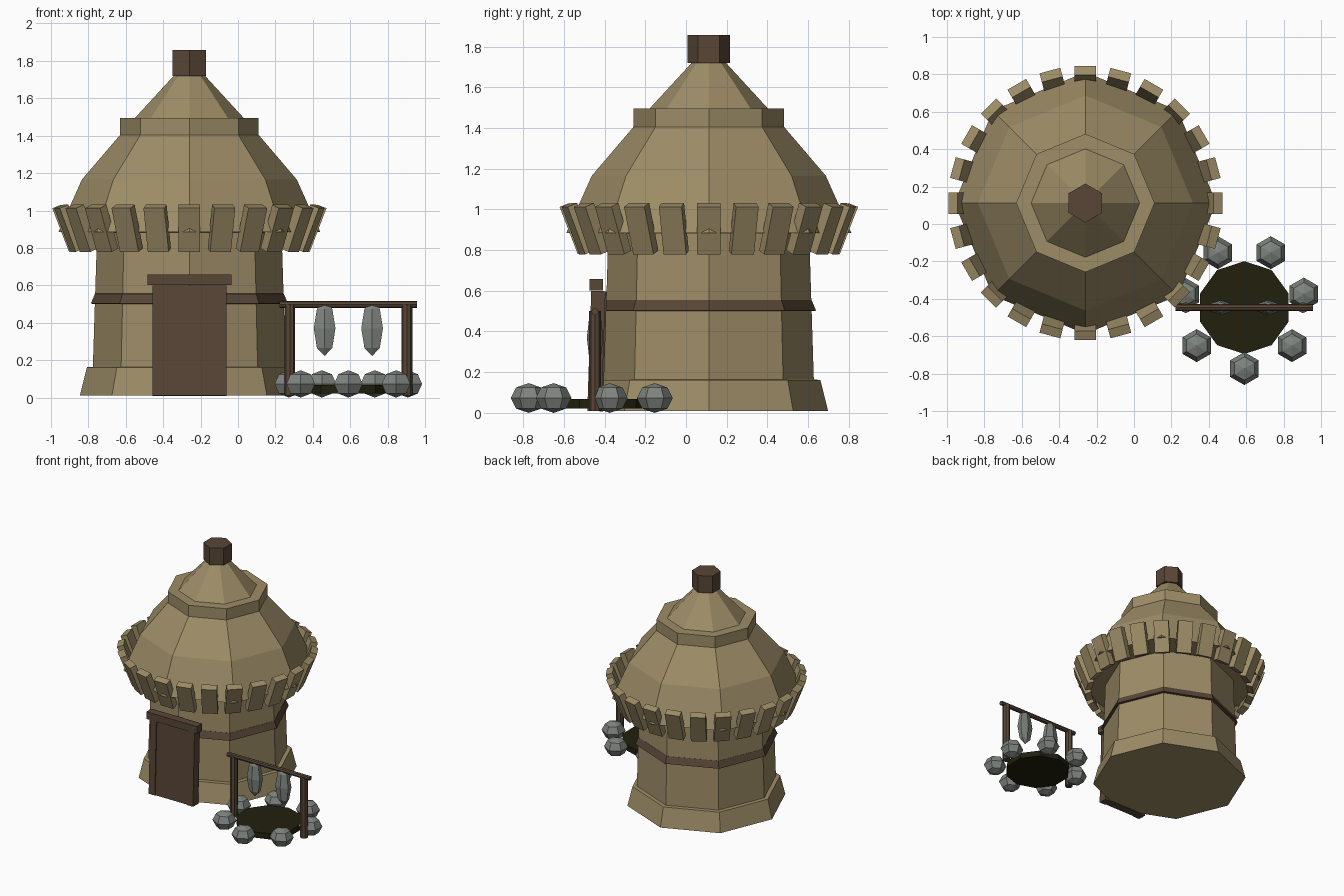
import bpy, bmesh, math
from mathutils import Matrix, Vector

if "Cube" in bpy.data.objects:
    bpy.data.objects.remove(bpy.data.objects["Cube"], do_unlink=True)


def material(name, rgb):
    m = bpy.data.materials.new(name)
    m.use_nodes = True
    m.diffuse_color = (*rgb, 1)
    m.node_tree.nodes["Principled BSDF"].inputs["Base Color"].default_value = (*rgb, 1)
    return m


TAN = material("tan_thatch", (0.34, 0.265, 0.135))
BROWN = material("brown_wood", (0.098, 0.062, 0.037))
GREY = material("grey_stone", (0.21, 0.23, 0.21))
DARK = material("dark_ash", (0.015, 0.0145, 0.004))

HUT = Vector((-0.26, 0.112, 0))
FIRE = Vector((0.59, -0.447, 0))


def finish(name, bm, mat):
    bmesh.ops.recalc_face_normals(bm, faces=bm.faces)
    mesh = bpy.data.meshes.new(name)
    bm.to_mesh(mesh)
    bm.free()
    mesh.materials.append(mat)
    obj = bpy.data.objects.new(name, mesh)
    bpy.context.collection.objects.link(obj)
    return obj


def lathe(name, profile, sides, centre, mat, turn=0.0):
    """Capped solid of rings from (radius, height) pairs."""
    bm = bmesh.new()
    rings = []
    for r, z in profile:
        angles = [turn + math.tau * i / sides for i in range(sides)]
        rings.append([bm.verts.new(centre + Vector((r * math.cos(a), r * math.sin(a), z)))
                      for a in angles])
    for low, high in zip(rings, rings[1:]):
        for i in range(sides):
            j = (i + 1) % sides
            bm.faces.new((low[i], low[j], high[j], high[i]))
    bm.faces.new(rings[0][::-1])
    bm.faces.new(rings[-1])
    return finish(name, bm, mat)


def box(name, size, matrix, mat):
    bm = bmesh.new()
    bmesh.ops.create_cube(bm, size=1, matrix=matrix @ Matrix.Diagonal((*size, 1)))
    return finish(name, bm, mat)


def stone(name, centre, radii):
    bm = bmesh.new()
    bmesh.ops.create_uvsphere(bm, u_segments=6, v_segments=4, radius=1,
                              matrix=Matrix.Translation(centre) @ Matrix.Diagonal((*radii, 1)))
    return finish(name, bm, GREY)


def pole(name, start, end, radius):
    axis = end - start
    matrix = (Matrix.Translation((start + end) / 2)
              @ axis.to_track_quat("Z", "Y").to_matrix().to_4x4())
    bm = bmesh.new()
    bmesh.ops.create_cone(bm, cap_ends=True, segments=8, radius1=radius, radius2=radius,
                          depth=axis.length, matrix=matrix)
    return finish(name, bm, BROWN)


# Hut walls and roof
lathe("wall", [(0.586, 0.01), (0.548, 0.162), (0.516, 0.164), (0.493, 0.89)], 8, HUT, TAN)
lathe("wall_band", [(0.5, 0.5), (0.527, 0.502), (0.505, 0.555), (0.49, 0.556)], 8, HUT, BROWN)
lathe("roof", [(0.48, 0.88), (0.7, 0.885), (0.575, 1.165), (0.37, 1.405), (0.37, 1.495),
               (0.29, 1.496), (0.075, 1.73)], 8, HUT, TAN)
lathe("chimney", [(0.104, 1.72), (0.104, 1.857)], 6, HUT, BROWN, math.pi / 2)

# Ring of outward leaning eave planks
PLANKS = 24
for i in range(PLANKS):
    matrix = (Matrix.Translation(HUT) @ Matrix.Rotation(math.tau * i / PLANKS, 4, "Z")
              @ Matrix.Translation((0.664, 0, 0.905)) @ Matrix.Rotation(math.radians(21), 4, "Y"))
    box(f"eave_plank_{i + 1}", (0.052, 0.115, 0.25), matrix, TAN)

# Door leaning with the wall
lean = Matrix.Translation((HUT.x, -0.485, 0.01)) @ Matrix.Rotation(-0.033, 4, "X")
box("door_panel", (0.3, 0.07, 0.59), lean @ Matrix.Translation((0, 0.042, 0.295)), BROWN)
for side, label in ((-1, "right"), (1, "left")):
    box(f"door_post_{label}", (0.055, 0.07, 0.59),
        lean @ Matrix.Translation((side * 0.17, 0.035, 0.295)), BROWN)
box("door_lintel", (0.45, 0.065, 0.058), Matrix.Translation((HUT.x, -0.441, 0.63)), BROWN)

# Fire pit with a ring of stones
lathe("fire_pit", [(0.248, 0.022), (0.248, 0.068)], 10, FIRE, DARK, math.pi / 2)
STONES = 7
for i in range(STONES):
    a = -math.pi / 2 + math.tau * i / STONES
    centre = FIRE + Vector((0.326 * math.cos(a), 0.326 * math.sin(a), 0.073))
    stone(f"pit_stone_{i + 1}", centre, (0.088, 0.088, 0.073))

# Drying rack with two hanging pieces
for side, label in ((-1, "right"), (1, "left")):
    foot = FIRE + Vector((side * 0.313, 0, 0.01))
    pole(f"rack_post_{label}", foot, foot + Vector((0, 0, 0.49)), 0.029)
    stone(f"hanging_piece_{label}", FIRE + Vector((side * 0.127, 0, 0.37)), (0.067, 0.04, 0.148))
bar = Vector((0.368, 0, 0))
up = Vector((0, 0, 0.497))
pole("rack_bar", FIRE + up - bar, FIRE + up + bar, 0.018)
